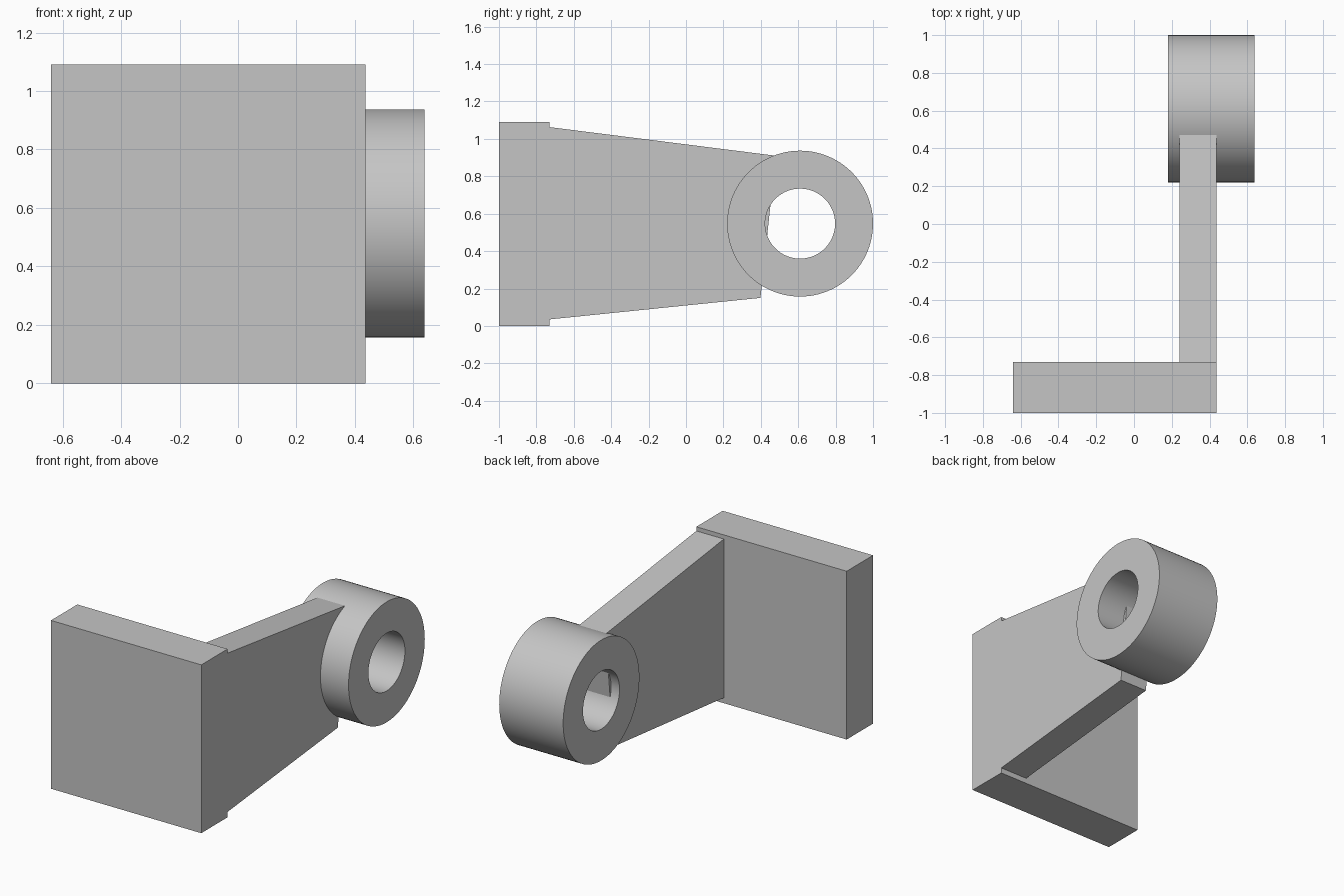
import bpy, bmesh, math
from mathutils import Matrix

cube = bpy.data.objects.get("Cube")
if cube:
    bpy.data.objects.remove(cube, do_unlink=True)

grey = bpy.data.materials.new("light grey")
grey.use_nodes = True
colour = (0.56, 0.56, 0.56, 1)
grey.diffuse_color = colour
grey.node_tree.nodes["Principled BSDF"].inputs["Base Color"].default_value = colour


def make(name, bm):
    bmesh.ops.recalc_face_normals(bm, faces=bm.faces)
    mesh = bpy.data.meshes.new(name)
    bm.to_mesh(mesh)
    bm.free()
    mesh.materials.append(grey)
    obj = bpy.data.objects.new(name, mesh)
    bpy.context.collection.objects.link(obj)
    return obj


def extrude_side_profile(name, points, x0, x1):
    """Extrude a (y, z) outline along x."""
    bm = bmesh.new()
    face = bm.faces.new([bm.verts.new((x0, y, z)) for y, z in points])
    ext = bmesh.ops.extrude_face_region(bm, geom=[face])["geom"]
    moved = [v for v in ext if isinstance(v, bmesh.types.BMVert)]
    bmesh.ops.translate(bm, verts=moved, vec=(x1 - x0, 0, 0))
    return make(name, bm)


# Mounting plate
extrude_side_profile("mounting_plate",
                     [(-1, 0), (-0.73, 0), (-0.73, 1.09), (-1, 1.09)], -0.64, 0.437)

# Tapered arm, its slanted end reaching slightly into the bore
extrude_side_profile("tapered_arm",
                     [(-0.73, 0.035), (0.398, 0.15), (0.48, 0.91), (-0.73, 1.063)],
                     0.24, 0.437)

# Bearing ring: rectangular section spun around the x axis
outer, inner, x0, x1 = 0.39, 0.187, 0.18, 0.638
bm = bmesh.new()
section = [bm.verts.new((x, 0, r)) for x, r in
           ((x0, inner), (x1, inner), (x1, outer), (x0, outer))]
edges = [bm.edges.new((section[i], section[(i + 1) % 4])) for i in range(4)]
bmesh.ops.spin(bm, geom=section + edges, axis=(1, 0, 0), cent=(0, 0, 0),
               angle=math.tau, steps=96)
bmesh.ops.remove_doubles(bm, verts=bm.verts, dist=0.0001)
bmesh.ops.transform(bm, matrix=Matrix.Translation((0, 0.61, 0.547)), verts=bm.verts)
ring = make("bearing_ring", bm)

bpy.ops.object.select_all(action='DESELECT')
ring.select_set(True)
bpy.context.view_layer.objects.active = ring
bpy.ops.object.shade_smooth_by_angle(angle=math.radians(30))
